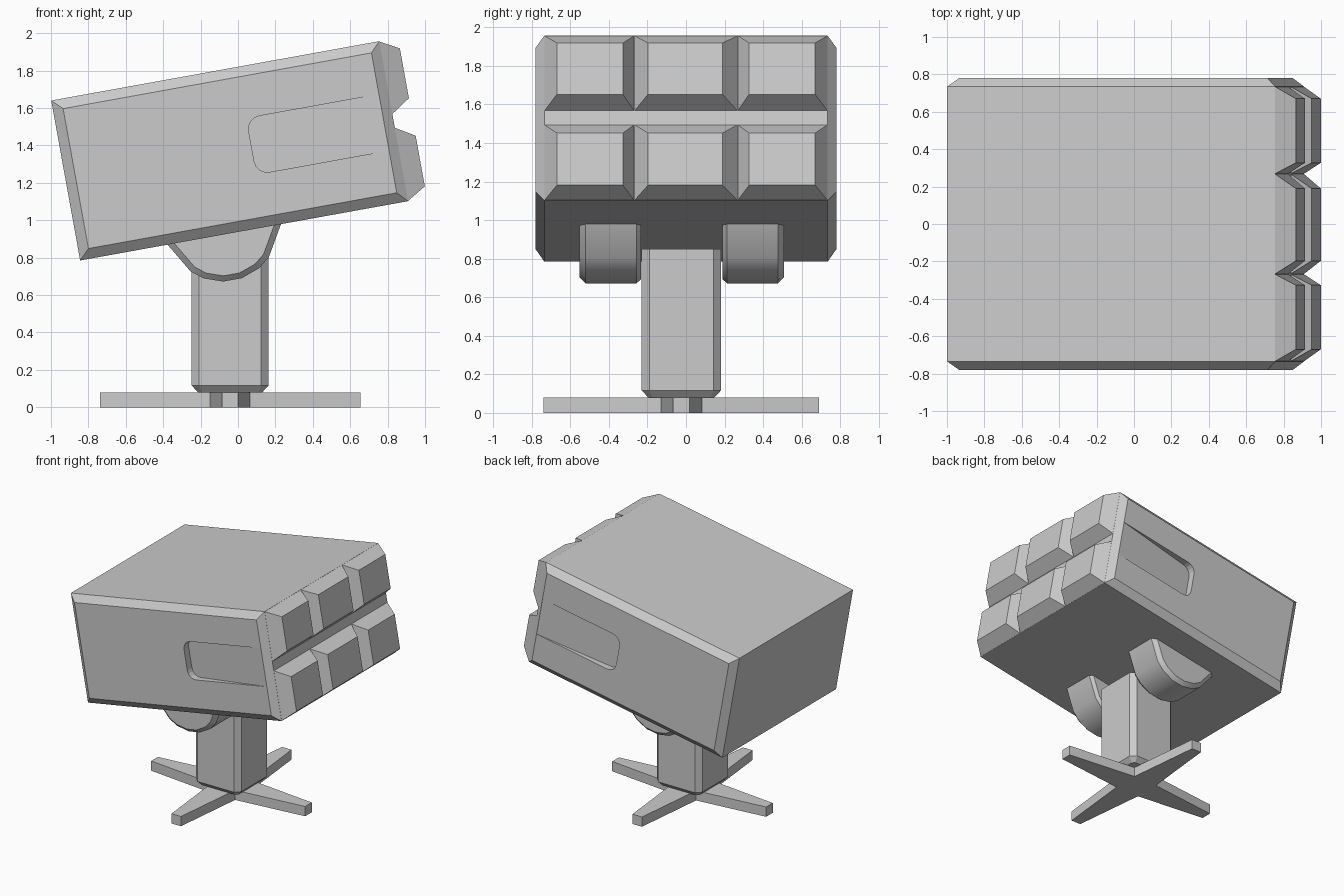
import bpy, bmesh, math
from mathutils import Vector

if "Cube" in bpy.data.objects:
    bpy.data.objects.remove(bpy.data.objects["Cube"])

TILT = math.radians(10.25)
PIVOT = Vector((-0.844, 0, 0.785))      # rear lower edge of the tilted housing


def loft(name, sections, tilted=False):
    """Skin a list of equal-length closed loops and cap both ends."""
    bm = bmesh.new()
    rings = [[bm.verts.new(p) for p in s] for s in sections]
    n = len(rings[0])
    for a, b in zip(rings, rings[1:]):
        for i in range(n):
            j = (i + 1) % n
            bm.faces.new((a[i], a[j], b[j], b[i]))
    bm.faces.new(rings[0])
    bm.faces.new(rings[-1])
    bmesh.ops.recalc_face_normals(bm, faces=bm.faces)
    me = bpy.data.meshes.new(name)
    bm.to_mesh(me)
    bm.free()
    ob = bpy.data.objects.new(name, me)
    bpy.context.collection.objects.link(ob)
    if tilted:
        ob.location = PIVOT
        ob.rotation_euler = (0, -TILT, 0)
    return ob


def rect(a0, a1, b0, b1):
    return [(a0, b0), (a1, b0), (a1, b1), (a0, b1)]


def at_y(pts, y):
    return [(u, y, v) for u, v in pts]


# Housing: chamfered box in local tilted space (x along, z up)
full = rect(0, 1.782, 0, 0.869)
side = rect(0.055, 1.73, 0.055, 0.815)
housing = loft("housing", [at_y(side, -0.78), at_y(full, -0.735),
                           at_y(full, 0.735), at_y(side, 0.78)], True)

# Side recesses: rounded at the rear, floor ramping out to the front
R = 0.07
outline = [(1.728, 0.285)]
for cz, start in ((0.285 + R, 270), (0.59 - R, 180)):
    for k in range(5):
        a = math.radians(start - 22.5 * k)
        outline.append((1.01 + R + R * math.cos(a), cz + R * math.sin(a)))
outline.append((1.728, 0.59))
for s, label in ((-1, "right"), (1, "left")):
    floor = [(u, s * (0.72 + 0.059 * (u - 1.01) / 0.718), v) for u, v in outline]
    cutter = loft(f"{label}_recess_cutter", [floor, at_y(outline, s * 0.9)], True)
    cutter.hide_render = True
    cutter.hide_viewport = True
    mod = housing.modifiers.new(f"{label}_recess", "BOOLEAN")
    mod.operation = "DIFFERENCE"
    mod.solver = "EXACT"
    mod.object = cutter

# Front blocks: two rows of three tapered frustums
rows = [((0, 0.40), (0.062, 0.337)), ((0.472, 0.869), (0.541, 0.812))]
cols = [((-0.735, -0.268), (-0.67, -0.327)),
        ((-0.268, 0.268), (-0.197, 0.19)),
        ((0.268, 0.735), (0.327, 0.67))]
for r, (vb, vt) in enumerate(rows):
    for c, (yb, yt) in enumerate(cols):
        loft(f"front_block_{r}_{c}",
             [[(1.78, y, v) for y, v in rect(*yb, *vb)],
              [(1.884, y, v) for y, v in rect(*yt, *vt)]], True)

# Pivot lugs hanging under the housing on either side of the post
half = [(0.31, 0.0), (0.213, -0.165), (0.15, -0.215), (0.05, -0.25)]
lug = half + [(-x, z) for x, z in reversed(half)]


def lug_ring(y, k):
    return [(0.783 + x * k, y, z * k + 0.003) for x, z in lug]


for s, label in ((-1, "right"), (1, "left")):
    ys = [(0.212, 0.92), (0.235, 1), (0.50, 1), (0.53, 0.88)]
    ob = loft(f"{label}_lug", [lug_ring(-0.022 + s * y, k) for y, k in ys], True)
    bpy.ops.object.select_all(action="DESELECT")
    ob.select_set(True)
    bpy.context.view_layer.objects.active = ob
    bpy.ops.object.shade_smooth_by_angle(angle=math.radians(40))

CX, CY = -0.042, -0.024                 # centre of the post and foot


# Post: square column with chamfered corners and foot
def post_ring(h, c, z):
    q = [(h, h - c), (h - c, h), (c - h, h), (-h, h - c),
         (-h, c - h), (c - h, -h), (h - c, -h), (h, c - h)]
    return [(CX + x, CY + y, z) for x, y in q]


loft("post", [post_ring(0.17, 0.02, 0.078), post_ring(0.206, 0.04, 0.117),
              post_ring(0.206, 0.04, 0.85)])

# Foot: flat four-armed star with blunt tips
star = []
for k in range(4):
    rot = math.pi / 2 * k
    for x, y in ((0.697 if k % 2 == 0 else 0.715, -0.043),
                 (0.697 if k % 2 == 0 else 0.715, 0.043), (0.107, 0.107)):
        star.append((CX + x * math.cos(rot) - y * math.sin(rot),
                     CY + x * math.sin(rot) + y * math.cos(rot)))
loft("foot", [[(x, y, z) for x, y in star] for z in (0, 0.08)])
